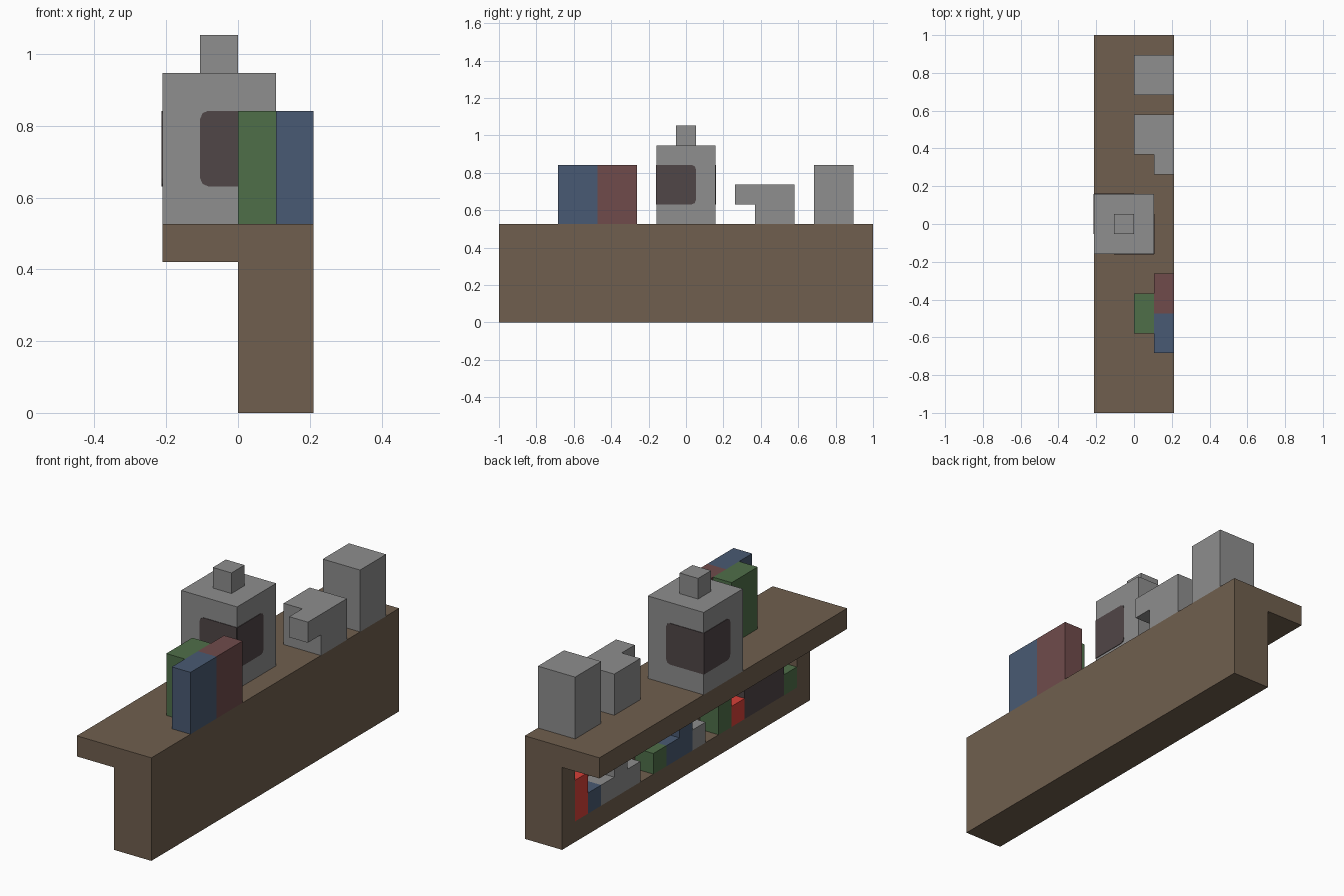
import bpy, bmesh
from mathutils import Vector

if "Cube" in bpy.data.objects:
    bpy.data.objects.remove(bpy.data.objects["Cube"])

U = 2 / 19  # one grid block


def material(name, rgb):
    m = bpy.data.materials.new(name)
    lin = [((c / 255 + 0.055) / 1.055) ** 2.4 for c in rgb]
    m.diffuse_color = (*lin, 1)
    m.use_nodes = True
    m.node_tree.nodes["Principled BSDF"].inputs["Base Color"].default_value = m.diffuse_color
    return m


BROWN = material("wood_brown", (112, 95, 78))
GREY = material("mid_grey", (142, 142, 142))
DARK = material("dark_panel", (80, 70, 71))
GREEN = material("muted_green", (79, 111, 73))
BLUE = material("muted_blue", (73, 90, 115))
RED = material("muted_red", (112, 75, 75))
BRIGHT = material("bright_red", (215, 64, 56))


def finish(name, mat, bm):
    me = bpy.data.meshes.new(name)
    bm.to_mesh(me)
    bm.free()
    me.materials.append(mat)
    ob = bpy.data.objects.new(name, me)
    bpy.context.collection.objects.link(ob)
    return ob


def blocks(name, mat, adds, cuts=()):
    """Union of grid boxes (x0,x1,y0,y1,z0,z1) minus cuts; only outer faces are made."""
    def cells(b):
        return {(i, j, k) for i in range(b[0], b[1])
                for j in range(b[2], b[3]) for k in range(b[4], b[5])}
    solid = set().union(*map(cells, adds))
    for c in cuts:
        solid -= cells(c)
    bm = bmesh.new()
    verts = {}

    def vert(p):
        if p not in verts:
            verts[p] = bm.verts.new((p[0] * U, (p[1] - 9.5) * U, p[2] * U))
        return verts[p]

    for c in solid:
        for axis in range(3):
            for side in (0, 1):
                n = list(c)
                n[axis] += 1 if side else -1
                if tuple(n) in solid:
                    continue
                a, b = (axis + 1) % 3, (axis + 2) % 3
                ring = []
                for da, db in ((0, 0), (1, 0), (1, 1), (0, 1)):
                    p = list(c)
                    p[axis] += side
                    p[a] += da
                    p[b] += db
                    ring.append(vert(tuple(p)))
                bm.faces.new(ring if side else ring[::-1])
    bmesh.ops.recalc_face_normals(bm, faces=bm.faces)
    return finish(name, mat, bm)


def panel(name, corner, along):
    """Thin dark plate starting at a register edge, outer corners clipped."""
    w, h, c, t = 2 * U, 2 * U, 0.022, 0.003
    shape = [(0, 0), (w - c, 0), (w - c * 0.3, c * 0.3), (w, c),
             (w, h - c), (w - c * 0.3, h - c * 0.3), (w - c, h), (0, h)]
    d = Vector(along)
    # outward normal is the horizontal direction away from the register centre
    mid = Vector((-0.5 * U, 0, 0))
    out = Vector((d.y, -d.x, 0))
    if out.dot(Vector(corner) - mid) < 0:
        out = -out
    bm = bmesh.new()
    base = Vector(corner)
    f = bm.faces.new([bm.verts.new(base + d * s + Vector((0, 0, z))) for s, z in shape])
    new = bmesh.ops.extrude_face_region(bm, geom=[f])["geom"]
    bmesh.ops.translate(bm, vec=out * t, verts=[v for v in new if isinstance(v, bmesh.types.BMVert)])
    bmesh.ops.recalc_face_normals(bm, faces=bm.faces)
    finish(name, DARK, bm)


# counter with overhanging top and open shelf on the -x side
blocks("counter", BROWN, [(0, 2, 0, 19, 0, 5), (-2, 2, 0, 19, 4, 5)],
       [(0, 1, 1, 18, 1, 4)])

# register with knob and wrapped dark panels on two opposite corners
blocks("register", GREY, [(-2, 1, 8, 11, 5, 9), (-1, 0, 9, 10, 9, 10)])
z = 6 * U
panel("front_panel", (U, -1.5 * U, z), (-1, 0, 0))
panel("right_panel", (U, -1.5 * U, z), (0, 1, 0))
panel("back_panel", (-2 * U, 1.5 * U, z), (1, 0, 0))
panel("left_panel", (-2 * U, 1.5 * U, z), (0, -1, 0))

# items on the counter
blocks("blue_box", BLUE, [(1, 2, 3, 5, 5, 8)])
blocks("red_box", RED, [(1, 2, 5, 7, 5, 8)])
blocks("green_box", GREEN, [(0, 1, 4, 6, 5, 8)])
blocks("dispenser", GREY, [(0, 2, 13, 15, 5, 7), (1, 2, 12, 13, 6, 7)])
blocks("grey_box", GREY, [(0, 2, 16, 18, 5, 8)])

# items on the shelf: (name, material, [(y start, y end, height)])
shelf = [
    ("shelf_green_a", GREEN, [(1, 2, 1)]),
    ("shelf_dark_case", DARK, [(2, 5, 2)]),
    ("shelf_red_a", BRIGHT, [(5, 6, 1)]),
    ("shelf_green_b", GREEN, [(6, 7, 2)]),
    ("shelf_grey_a", GREY, [(8, 9, 1)]),
    ("shelf_blue_a", BLUE, [(9, 10, 2), (10, 11, 1)]),
    ("shelf_green_c", GREEN, [(11, 12, 1)]),
    ("shelf_grey_b", GREY, [(13, 16, 1), (14, 15, 2)]),
    ("shelf_blue_b", BLUE, [(16, 17, 1)]),
    ("shelf_red_b", BRIGHT, [(17, 18, 2)]),
]
for name, mat, parts in shelf:
    blocks(name, mat, [(0, 1, a, b, 1, 1 + h) for a, b, h in parts])
